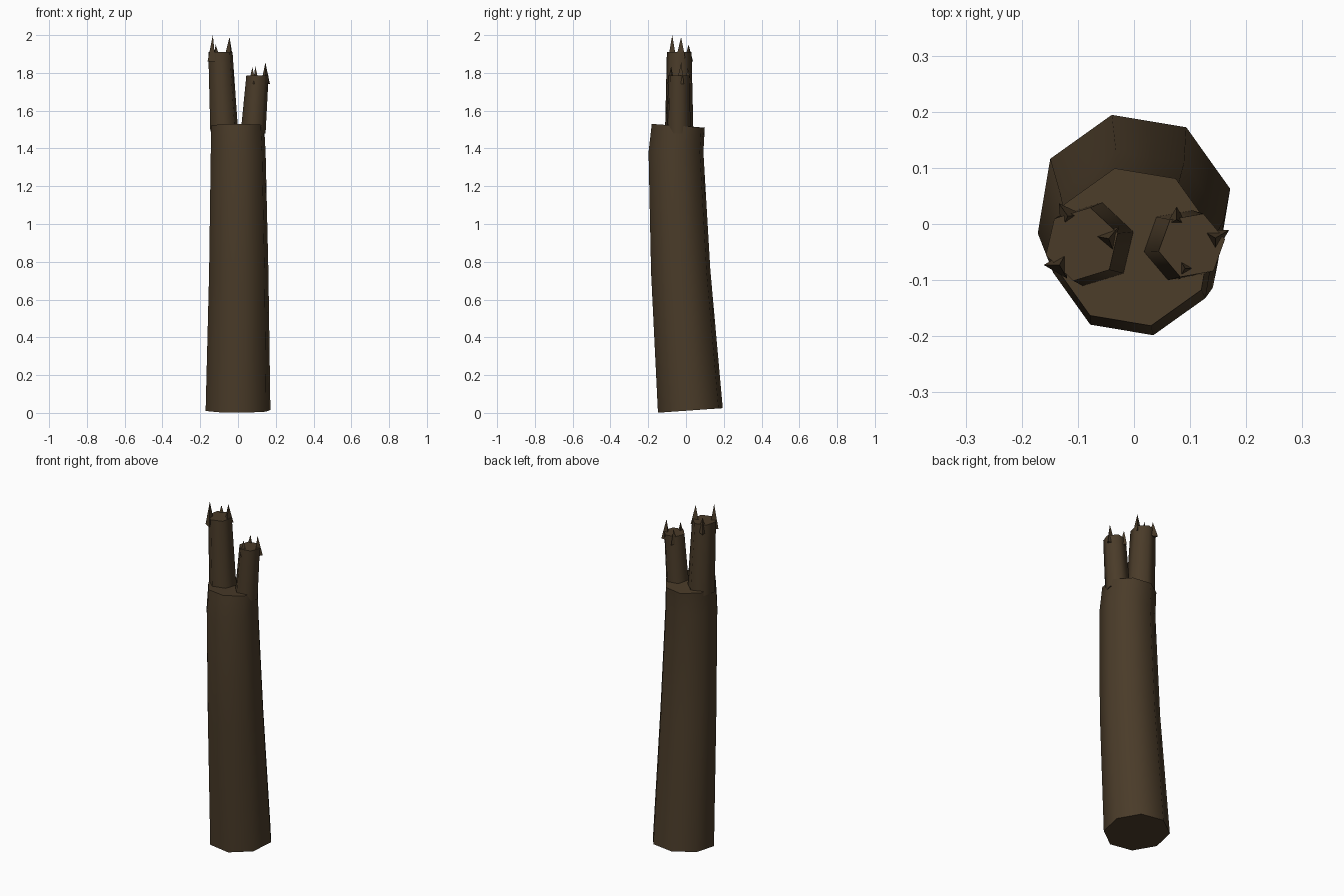
import bpy, bmesh, math
from mathutils import Vector

if "Cube" in bpy.data.objects:
    bpy.data.objects.remove(bpy.data.objects["Cube"])

bark = bpy.data.materials.new("dark_bark")
bark.diffuse_color = (0.068, 0.044, 0.022, 1)
bark.use_nodes = True
bark.node_tree.nodes["Principled BSDF"].inputs["Base Color"].default_value = bark.diffuse_color


def loft(name, rings, sides, turn, smooth=True):
    """Capped tube; each ring is (x, y, z, radius, slope of z along y)."""
    bm = bmesh.new()
    loops = []
    for x, y, z, r, slope in rings:
        loop = []
        for i in range(sides):
            a = math.radians(turn) + math.tau * i / sides
            dy = r * math.sin(a)
            loop.append(bm.verts.new((x + r * math.cos(a), y + dy, z + slope * dy)))
        loops.append(loop)
    for lo, hi in zip(loops, loops[1:]):
        for i in range(sides):
            j = (i + 1) % sides
            bm.faces.new((lo[i], lo[j], hi[j], hi[i]))
    bm.faces.new(loops[0][::-1])
    bm.faces.new(loops[-1])
    return finish(name, bm, smooth)


def finish(name, bm, smooth):
    me = bpy.data.meshes.new(name)
    bm.to_mesh(me)
    bm.free()
    me.materials.append(bark)
    ob = bpy.data.objects.new(name, me)
    bpy.context.collection.objects.link(ob)
    if smooth:
        bpy.ops.object.select_all(action='DESELECT')
        ob.select_set(True)
        bpy.context.view_layer.objects.active = ob
        bpy.ops.object.shade_smooth_by_angle(angle=math.radians(65))
    return ob


def spike(name, x, y, z0, z1, turn, r=0.028):
    """Three-sided splinter."""
    bm = bmesh.new()
    base = []
    for i in range(3):
        a = math.radians(turn + 120 * i)
        base.append(bm.verts.new((x + r * math.cos(a), y + r * math.sin(a), z0)))
    tip = bm.verts.new((x, y, z1))
    for i in range(3):
        bm.faces.new((base[i], base[(i + 1) % 3], tip))
    bm.faces.new(base[::-1])
    finish(name, bm, False)


# Leaning trunk
loft("trunk", [(0, 0.023, 0.013, 0.176, 0.07),
               (0.004, -0.028, 0.75, 0.161, 0.04),
               (0.001, -0.053, 1.38, 0.149, 0.0),
               (-0.002, -0.041, 1.52, 0.144, -0.07)], 8, 13)

# Two broken limbs
loft("left_limb", [(-0.073, -0.036, 1.49, 0.077, 0),
                   (-0.093, -0.036, 1.91, 0.067, 0)], 6, 17)
loft("right_limb", [(0.08, -0.038, 1.48, 0.067, 0),
                    (0.103, -0.038, 1.785, 0.06, 0)], 6, 10)

# Splinters around the broken ends
for i, (x, y, z0, z1, turn) in enumerate([
        (-0.133, -0.073, 1.86, 2.0, 180),
        (-0.118, 0.014, 1.86, 1.95, 125),
        (-0.045, -0.026, 1.88, 1.99, 50),
        (0.145, -0.025, 1.74, 1.855, 30),
        (0.076, 0.008, 1.74, 1.83, 90),
        (0.091, -0.079, 1.74, 1.835, 0)]):
    spike(f"splinter_{i + 1}", x, y, z0, z1, turn, 0.028 if i in (0, 1, 2, 3) else 0.023)
